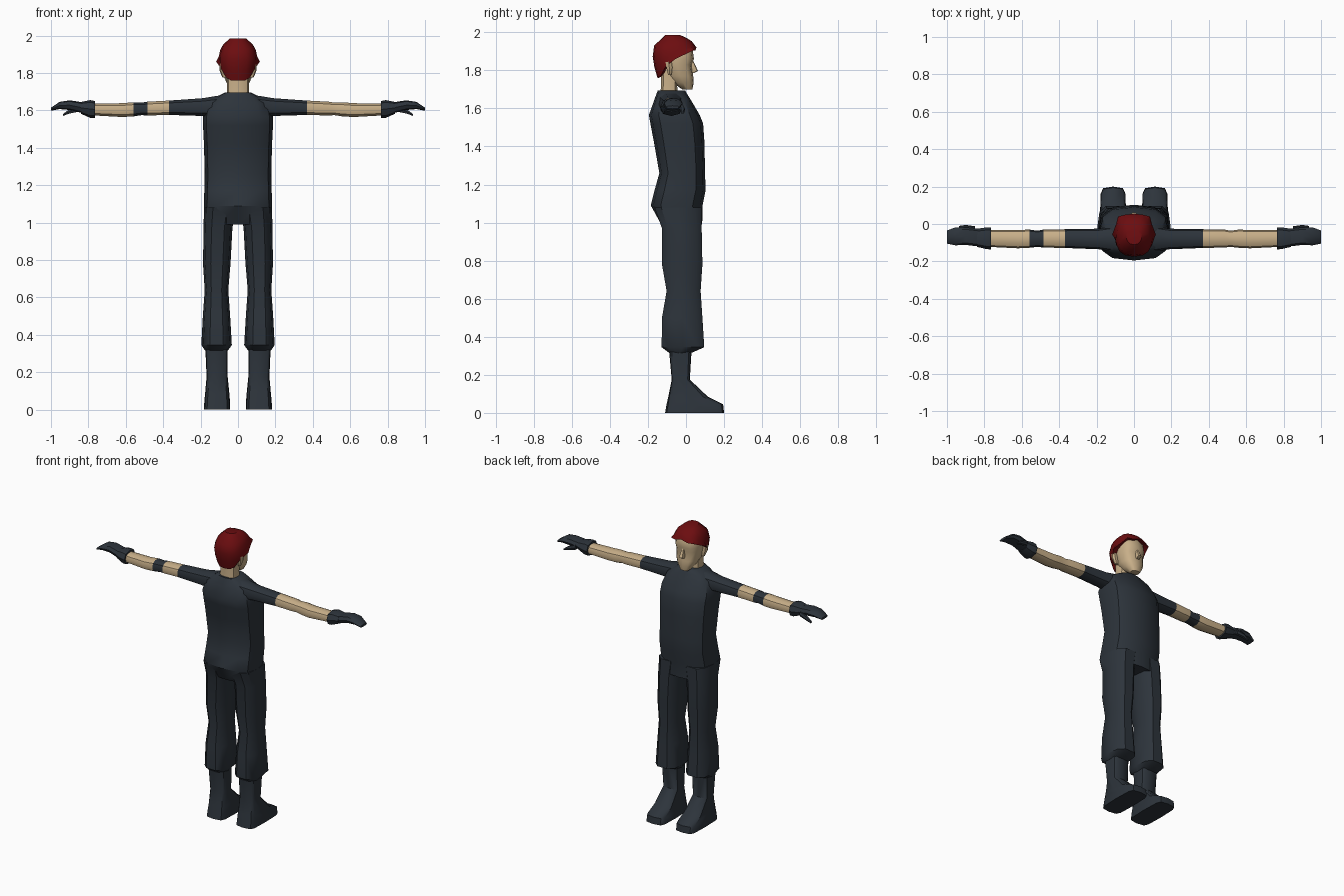
import bpy, bmesh, math
from mathutils import Vector

if "Cube" in bpy.data.objects:
    bpy.data.objects.remove(bpy.data.objects["Cube"])


def material(name, rgb):
    m = bpy.data.materials.new(name)
    m.diffuse_color = (*rgb, 1)
    m.use_nodes = True
    m.node_tree.nodes["Principled BSDF"].inputs["Base Color"].default_value = m.diffuse_color
    return m


CLOTH = material("dark slate cloth", (0.026, 0.034, 0.044))
SKIN = material("skin", (0.58, 0.43, 0.25))
HAIR = material("red hair", (0.15, 0.004, 0.005))


def build(name, rows, mats, rule=None, angle=40):
    """Skin closed rings of points into one capped object."""
    bm = bmesh.new()
    rings = [[bm.verts.new(p) for p in r] for r in rows]
    n = len(rings[0])
    for a, b in zip(rings, rings[1:]):
        for k in range(n):
            bm.faces.new((a[k], a[(k + 1) % n], b[(k + 1) % n], b[k]))
    bm.faces.new(rings[0])
    bm.faces.new(rings[-1])
    bmesh.ops.recalc_face_normals(bm, faces=bm.faces[:])
    if rule:
        for f in bm.faces:
            f.material_index = rule(f.calc_center_median())
    me = bpy.data.meshes.new(name)
    bm.to_mesh(me)
    bm.free()
    for m in mats:
        me.materials.append(m)
    ob = bpy.data.objects.new(name, me)
    bpy.context.collection.objects.link(ob)
    bpy.ops.object.select_all(action='DESELECT')
    ob.select_set(True)
    bpy.context.view_layer.objects.active = ob
    bpy.ops.object.shade_smooth_by_angle(angle=math.radians(angle))
    return ob


def loft(name, axis, specs, mats, n=12, power=0.7, side=1, rule=None, angle=40):
    """specs: (position on axis, a0, a1, b0, b1); axis z -> a=x, b=y; axis x -> a=y, b=z."""
    rows = []
    for p, a0, a1, b0, b1 in specs:
        row = []
        for k in range(n):
            t = 2 * math.pi * k / n
            c, s = math.cos(t), math.sin(t)
            u = math.copysign(abs(c) ** power, c) if abs(c) > 1e-6 else 0
            v = math.copysign(abs(s) ** power, s) if abs(s) > 1e-6 else 0
            a = (a0 + a1) / 2 + u * (a1 - a0) / 2
            b = (b0 + b1) / 2 + v * (b1 - b0) / 2
            row.append((side * a, b, p) if axis == 'z' else (side * p, a, b))
        rows.append(row)
    return build(name, rows, mats, rule, angle)


# Torso: z, half width, back, front
torso = [(0.99, .17, -.13, .085), (1.09, .183, -.185, .087), (1.17, .18, -.165, .103),
         (1.26, .178, -.14, .1), (1.42, .182, -.168, .097), (1.52, .187, -.187, .09),
         (1.565, .187, -.195, .072), (1.64, .165, -.168, .028), (1.672, .115, -.157, .008),
         (1.695, .07, -.148, -.005)]
loft("torso", 'z', [(z, -w, w, b, f) for z, w, b, f in torso], [CLOTH])

# Neck and head
loft("neck", 'z', [(1.66, -.062, .062, -.137, -.04), (1.72, -.058, .058, -.133, -.045),
                   (1.82, -.06, .06, -.135, -.03)], [SKIN], n=10)
head = [(1.70, .03, -.02, .034), (1.735, .055, -.07, .04), (1.77, .071, -.1, .038),
        (1.83, .08, -.125, .029), (1.86, .083, -.135, .042), (1.92, .08, -.14, .033),
        (1.955, .055, -.12, .0)]
loft("head", 'z', [(z, -w, w, b, f) for z, w, b, f in head], [SKIN])
loft("nose", 'z', [(1.785, -.012, .012, .02, .04), (1.797, -.016, .016, .02, .063),
                   (1.85, -.007, .007, .02, .038)], [SKIN], n=8)

# Hair: a cap whose lower edge runs from high fringe to low nape
EDGE = [1.92, 1.905, 1.905, 1.885, 1.86, 1.82, 1.775, 1.76, 1.76]
CAP = [(1.76, .08, -.15, .06), (1.83, .097, -.17, .06), (1.87, .105, -.175, .06),
       (1.92, .097, -.174, .055), (1.96, .075, -.145, .025), (1.985, .042, -.11, -.03)]


def cap_at(z):
    for lo, hi in zip(CAP, CAP[1:]):
        if z <= hi[0] + 1e-6:
            t = (z - lo[0]) / (hi[0] - lo[0])
            return [l + (h - l) * t for l, h in zip(lo[1:], hi[1:])]
    return CAP[-1][1:]


def hair_point(k, t, scale=1):
    i = min(k, 16 - k)
    z = EDGE[i] + (1.985 - EDGE[i]) * t
    w, back, front = cap_at(z)
    a = math.pi * k / 8
    if t == 0 and i in (2, 4):          # spiky fringe and sideburn tips
        scale *= 1.13
    c = math.cos(a)
    reach = (front + .055) if c > 0 else (-.055 - back)
    return (scale * w * math.copysign(abs(math.sin(a)) ** .8, math.sin(a)),
            -.055 + scale * reach * math.copysign(abs(c) ** .8, c), z)


build("hair", [[hair_point(k, 0.04, .78) for k in range(16)]] +
      [[hair_point(k, t) for k in range(16)] for t in (0, .25, .5, .75, 1)], [HAIR])

# Limbs, mirrored left and right
ARM = [(.1, -.15, -.01, 1.56, 1.682), (.19, -.135, -.025, 1.568, 1.667),
       (.37, -.128, -.028, 1.574, 1.654), (.485, -.126, -.03, 1.571, 1.648),
       (.515, -.122, -.036, 1.573, 1.643), (.56, -.127, -.03, 1.566, 1.645),
       (.62, -.13, -.032, 1.563, 1.64), (.78, -.122, -.032, 1.572, 1.637)]
CUFF = [(.765, -.136, -.018, 1.56, 1.65), (.79, -.134, -.018, 1.56, 1.655),
        (.84, -.122, -.026, 1.582, 1.645)]
HAND = [(.83, -.12, -.026, 1.585, 1.643), (.9, -.112, -.018, 1.602, 1.654),
        (.955, -.114, -.018, 1.607, 1.645), (1.0, -.105, -.035, 1.598, 1.614)]
THUMB = [(.85, -.045, -.012, 1.592, 1.625), (.9, -.032, -.005, 1.582, 1.608),
         (.935, -.026, -.01, 1.57, 1.582)]
LEG = [(1.08, .01, .182, -.17, .086), (.97, .03, .184, -.13, .086),
       (.78, .04, .187, -.13, .09), (.64, .052, .178, -.105, .08),
       (.5, .042, .188, -.13, .09), (.345, .033, .196, -.132, .1),
       (.315, .055, .175, -.09, .03)]
BOOT = [(.34, .055, .175, -.09, .03), (.175, .055, .168, -.075, .02),
        (.085, .046, .176, -.093, .115), (.045, .043, .18, -.102, .195),
        (0, .042, .182, -.11, .2)]

for s, tag in ((-1, "left"), (1, "right")):
    def arm_colour(c):
        x = abs(c.x)
        band = c.x < 0 and .485 < x < .56
        return 0 if x < .37 or band else 1

    loft(tag + "_arm", 'x', ARM, [CLOTH, SKIN], n=10, power=.85, side=s, rule=arm_colour)
    loft(tag + "_glove_cuff", 'x', CUFF, [CLOTH], n=8, power=.85, side=s)
    loft(tag + "_glove_hand", 'x', HAND, [CLOTH], n=8, power=.75, side=s)
    loft(tag + "_glove_thumb", 'x', THUMB, [CLOTH], n=6, side=s)
    loft(tag + "_trouser_leg", 'z', LEG, [CLOTH], n=10, side=s)
    loft(tag + "_boot", 'z', BOOT, [CLOTH], n=12, power=.4, side=s)
    loft(tag + "_ear", 'z', [(1.775, .06, .083, -.095, -.075), (1.815, .065, .1, -.105, -.07),
                             (1.85, .07, .1, -.11, -.075)], [SKIN], n=6, side=s)
